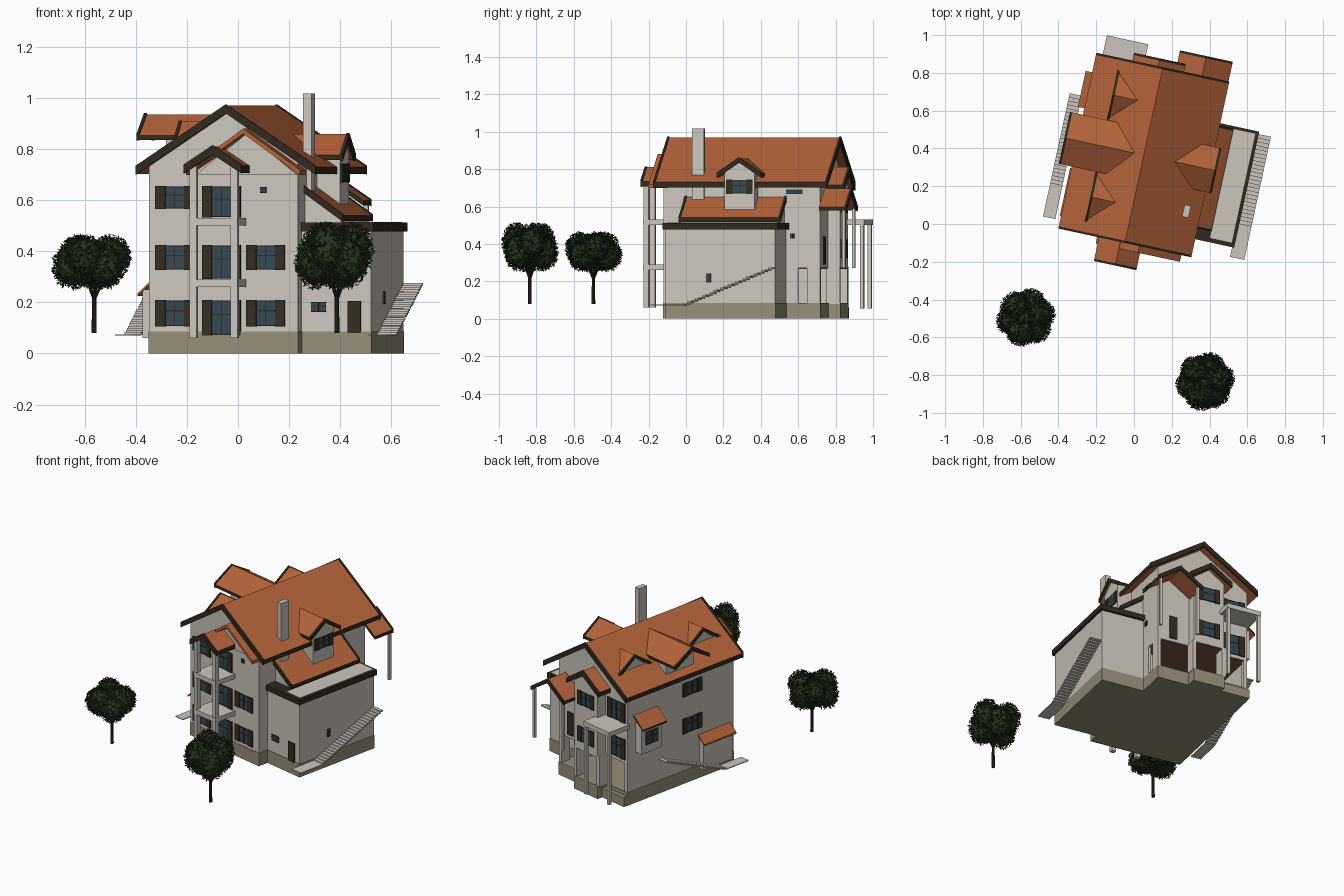
import bpy, bmesh, math, random
from mathutils import Matrix, Vector

if "Cube" in bpy.data.objects:
    bpy.data.objects.remove(bpy.data.objects["Cube"])

random.seed(4)
# House frame: turned about z relative to the world
HOUSE = Matrix.Translation((0.057, 0.364, 0)) @ Matrix.Rotation(math.radians(-12.2), 4, 'Z')
WORLD = Matrix.Identity(4)


def mat(name, rgb):
    m = bpy.data.materials.new(name)
    m.diffuse_color = (*rgb, 1)
    m.use_nodes = True
    m.node_tree.nodes["Principled BSDF"].inputs["Base Color"].default_value = m.diffuse_color
    return m


WALL = mat("plaster", (0.6, 0.565, 0.51))
ROOF = mat("roof_tile", (0.46, 0.125, 0.042))
BASE = mat("stone_base", (0.3, 0.27, 0.19))
TRIM = mat("dark_trim", (0.03, 0.022, 0.014))
GLASS = mat("window_glass", (0.034, 0.066, 0.088))
SHUT = mat("shutter_wood", (0.036, 0.026, 0.015))
CEIL = mat("portico_ceiling", (0.2, 0.085, 0.05))
LEAF = mat("foliage", (0.022, 0.038, 0.015))
BARK = mat("bark", (0.025, 0.018, 0.013))


def finish(name, bm, mats, frame=HOUSE):
    bmesh.ops.recalc_face_normals(bm, faces=bm.faces)
    me = bpy.data.meshes.new(name)
    bm.to_mesh(me)
    bm.free()
    for m in mats:
        me.materials.append(m)
    ob = bpy.data.objects.new(name, me)
    ob.matrix_world = frame
    bpy.context.scene.collection.objects.link(ob)
    return ob


def boxes(name, m, items):
    """Each item: (u0, u1, v0, v1, z0, z1)"""
    bm = bmesh.new()
    for a, b, c, d, e, f in items:
        t = Matrix.Translation(((a + b) / 2, (c + d) / 2, (e + f) / 2))
        bmesh.ops.create_cube(bm, size=1, matrix=t @ Matrix.Diagonal((abs(b - a), abs(d - c), abs(f - e), 1)))
    return finish(name, bm, [m])


def place(axis, along, across, z):
    return (across, along, z) if axis == 'v' else (along, across, z)


def prism(name, m, axis, pts, a0, a1):
    """Profile (across, z) swept along axis u or v"""
    bm = bmesh.new()
    f = bm.faces.new([bm.verts.new(place(axis, a0, p, z)) for p, z in pts])
    ext = bmesh.ops.extrude_face_region(bm, geom=[f])['geom']
    d = Vector(place(axis, a1 - a0, 0, 0))
    bmesh.ops.translate(bm, vec=d, verts=[g for g in ext if isinstance(g, bmesh.types.BMVert)])
    return finish(name, bm, [m])


def roof(name, axis, lines, a0, a1, t=0.028, edge=TRIM, barge=()):
    """Sloped slabs between (across, z) points; edges in trim colour, raised barge boards at chosen ends"""
    bm = bmesh.new()

    def slab(p, z, q, w, b0, b1, up, m):
        top = [bm.verts.new(place(axis, a, c, h + up)) for a, c, h in
               ((b0, p, z), (b1, p, z), (b1, q, w), (b0, q, w))]
        low = [bm.verts.new(v.co - Vector((0, 0, t + 1.5 * up))) for v in top]
        for f in (top, low):
            bm.faces.new(f).material_index = m
        for i in range(4):
            j = (i + 1) % 4
            bm.faces.new((top[i], top[j], low[j], low[i])).material_index = 1
    for (p, z), (q, w) in zip(lines, lines[1:]):
        slab(p, z, q, w, a0, a1, 0, 0)
        for e in barge:
            a, inward = (a0, a1 - a0) if e == 0 else (a1, a0 - a1)
            slab(p, z, q, w, a, a + math.copysign(.012, inward), .005, 1)
    return finish(name, bm, [ROOF, edge])


def gable(name, axis, c, half, a0, a1, zr, ze, **k):
    return roof(name, axis, [(c - half, ze), (c, zr), (c + half, ze)], a0, a1, **k)


# Main body: solid front ground floor, upper floors, bays and annex
FR = -.435
prism("upper_walls", WALL, 'v', [(-.32, .27), (.275, .27), (.275, .76), (-.005, .945), (-.32, .735)], FR, .42)
prism("back_bay", WALL, 'v', [(-.13, .27), (.07, .27), (.07, .71), (-.03, .78), (-.13, .71)], .3, .485)
boxes("ground_floor_walls", WALL, [(-.32, .275, FR, .05, .08, .27), (-.32, -.305, .05, .42, .08, .27),
                                   (.26, .275, .05, .3, .08, .27)])
boxes("annex_walls", WALL, [(.2, .553, -.364, .235, .08, .49)])
prism("lean_to_walls", WALL, 'v', [(.2, .5), (.42, .5), (.42, .52), (.275, .625), (.2, .625)], -.3, .225)
boxes("base", BASE, [(-.322, .277, FR - .002, .422, 0, .085), (-.132, .072, .3, .487, 0, .085),
                     (.2, .555, -.366, .237, 0, .085), (-.32, -.13, .42, .45, 0, .06)])
boxes("annex_parapet", TRIM, [(.27, .566, -.378, .25, .478, .512)])
boxes("annex_terrace", WALL, [(.43, .548, -.355, .235, .5, .514)])

# Open portico at the back of the ground floor
boxes("portico_piers", WALL, [(.255, .275, .35, .42, .08, .28), (.052, .075, .41, .485, .08, .28),
                              (-.145, -.118, .41, .485, .08, .28), (-.32, -.295, .395, .42, .08, .28)])
boxes("portico_ceiling", CEIL, [(-.305, .262, .05, .415, .266, .272), (-.125, .065, .41, .482, .266, .272)])

# Roofs
gable("main_roof", 'v', -.005, .36, -.476, .476, .97, .73, barge=(0, 1))
gable("front_bay_roof", 'v', .073, .228, -.512, -.41, .88, .718, t=.02, edge=ROOF)
prism("front_bay_gable", WALL, 'v', [(-.13, .7), (.275, .7), (.073, .86)], -.45, -.41)
gable("balcony_roof", 'v', -.03, .115, -.604, -.42, .81, .735, barge=(0,))
gable("back_bay_roof", 'v', -.03, .14, .4, .518, .81, .715, barge=(1,))
gable("porch_roof", 'v', .208, .143, .43, .582, .695, .598, t=.02, barge=(1,))
roof("lean_to_roof", 'v', [(.27, .655), (.43, .54)], -.32, .237, t=.022, barge=(0, 1))
gable("left_cross_gable_roof", 'u', 0, .14, -.435, -.045, .936, .853, t=.018, barge=(0,))
prism("left_cross_gable_wall", WALL, 'u', [(-.11, .6), (.11, .6), (.11, .845), (0, .915), (-.11, .845)], -.322, -.1)
for i, s in enumerate((-1, 1)):
    c = s * .276
    gable(f"left_gablet_roof_{i}", 'u', c, .14, -.235, -.09, .907, .81, t=.015, barge=(0,))
    prism(f"left_gablet_wall_{i}", WALL, 'u', [(c - .13, .79), (c + .13, .79), (c, .89)], -.225, -.1)
gable("right_dormer_roof", 'u', 0, .122, .388, .156, .858, .776, t=.02, barge=(0,))
prism("right_dormer_wall", WALL, 'u', [(-.082, .58), (.082, .58), (.082, .79), (0, .84), (-.082, .79)], .2, .368)

# Chimney
boxes("chimney", WALL, [(.262, .296, -.275, -.211, .6, 1.017)])

# Left bays with little slanted roofs
boxes("left_bay_upper", WALL, [(-.372, -.31, .19, .355, .33, .52)])
roof("left_bay_upper_roof", 'v', [(-.4, .505), (-.318, .575)], .176, .37, t=.012)
boxes("left_bay_lower", WALL, [(-.355, -.31, -.4, -.16, .06, .25)])
roof("left_bay_lower_roof", 'v', [(-.372, .235), (-.318, .285)], -.41, -.15, t=.01, edge=ROOF)

# Front balcony, back balcony and porch posts
boxes("front_balcony_slabs", WALL, [(-.125, .067, -.592, -.43, z, z + .03) for z in (.26, .5)])
boxes("front_balcony_posts", WALL, [(u - .014, u + .014, -.59, -.562, .06, .74) for u in (-.11, .053)])
boxes("back_balcony_slab", WALL, [(-.33, -.106, .41, .578, .5, .53)])
boxes("back_balcony_posts", WALL, [(u - .01, u + .01, .555, .575, .055, .5) for u in (-.318, -.118)])
boxes("porch_posts", WALL, [(.325, .342, .555, .572, .27, .59), (.078, .095, .555, .572, .27, .59)])

# Outdoor stairs on both sides: path and open treads
N = 24
for side, u0, u1 in (("right", .555, .632), ("left", -.458, -.392)):
    steps = [(u0, u1, -.43, -.25, .07, .075)]
    for i in range(N):
        v, z = -.25 + .485 * i / N, .075 + .2 * i / N
        steps.append((u0, u1, v, v + .022, z, z + .008))
    boxes(f"{side}_stairs", WALL, steps)

# Windows: glass, glazing bars and shutters as thin plates
glass, bars, shutters = [], [], []


def plate(face, pos, a0, a1, z0, z1, d):
    s = -1 if face in 'FL' else 1
    lo, hi = sorted((pos - s * .002, pos + s * d))
    return (a0, a1, lo, hi, z0, z1) if face in 'FB' else (lo, hi, a0, a1, z0, z1)


def window(face, pos, a, z0, z1, half=.037, sh=.04):
    glass.append(plate(face, pos, a - half, a + half, z0, z1, .004))
    bars.append(plate(face, pos, a - .002, a + .002, z0, z1, .006))
    for z in (z0, z0 + (z1 - z0) * .6, z1):
        bars.append(plate(face, pos, a - half, a + half, z - .002, z + .002, .006))
    if sh:
        for s in (-1, 1):
            x, y = sorted((a + s * (half + .001), a + s * (half + sh)))
            shutters.append(plate(face, pos, x, y, z0 - .004, z1 + .004, .0075))


ROWS = ((.11, .205), (.33, .42), (.57, .652))
for z0, z1 in ROWS:
    window('F', FR, -.217, z0, z1)
    window('F', FR, -.03, z0 - .035, z1)           # balcony doors
for z0, z1 in ROWS[:2]:
    window('F', FR, .147, z0, z1)
for z0, z1 in ROWS[1:]:
    window('L', -.32, -.1, z0, z1)
    window('B', .42, -.225, z0 - .035, z1)
    window('B', .485, -.03, z0, z1, .035, .035)
window('L', -.372, .272, .385, .465, .05, 0)
window('R', .368, 0, .672, .74, .037, .035)
window('F', FR, .137, .63, .65, .012, 0)
window('F', -.364, .343, .165, .2, .03, 0)
window('R', .553, -.13, .195, .24, .013, 0)
window('R', .275, .28, .67, .69, .045, 0)
window('R', .275, .27, .43, .455, .014, 0)
shutters.append(plate('F', -.364, .46, .512, .08, .205, .006))     # annex door
shutters.append(plate('B', .42, .15, .2, .29, .44, .006))          # porch door
boxes("window_glass", GLASS, glass)
boxes("window_bars", TRIM, bars)
boxes("shutters_and_doors", SHUT, shutters)


# Trees: tapered trunk with branches, crown of lobes covered in loose leaves
def tree(name, x, y, ztop):
    h = (ztop - .25) / 2
    mid = .25 + h
    bm = bmesh.new()

    def limb(p, q, r0, r1):
        p, q = Vector(p), Vector(q)
        rot = (q - p).to_track_quat('Z', 'Y').to_matrix().to_4x4()
        bmesh.ops.create_cone(bm, cap_ends=True, segments=8, radius1=r0, radius2=r1, depth=(q - p).length,
                              matrix=Matrix.Translation((p + q) / 2) @ rot)
    limb((x, y, .08), (x, y, .25), .01, .008)
    for k in range(5):
        a = k * 1.257
        limb((x, y, .21), (x + .07 * math.cos(a), y + .07 * math.sin(a), mid), .006, .002)
    finish(name + "_trunk", bm, [BARK], WORLD)

    bm = bmesh.new()
    lobes = [(-.01, 0, -.1, .09)]
    lobes += [(-.01 + .075 * math.cos(k * 1.047 + .2), .075 * math.sin(k * 1.047 + .2), .18 * (-1) ** k, .078)
              for k in range(6)]
    for lx, ly, lz, r in lobes:
        c = Vector((x + lx, y + ly, mid + lz * h))
        rz = h * (.95 - abs(lz))
        bmesh.ops.create_icosphere(bm, subdivisions=2, radius=1, matrix=Matrix.Translation(c)
                                   @ Matrix.Diagonal((r * .88, r * .88, rz * .88, 1)))
        for _ in range(700):
            d = Vector([random.gauss(0, 1) for _ in range(3)]).normalized() * random.uniform(.86, 1.06)
            p = c + Vector((d.x * r, d.y * r, d.z * rz))
            a = Vector([random.uniform(-1, 1) for _ in range(3)]).normalized() * .01
            b = a.orthogonal().normalized() * .004
            bm.faces.new([bm.verts.new(p + o) for o in (-a, b, a, -b)])
    finish(name + "_crown", bm, [LEAF], WORLD)


tree("left_tree", -.563, -.495, .465)
tree("right_tree", .387, -.835, .515)
